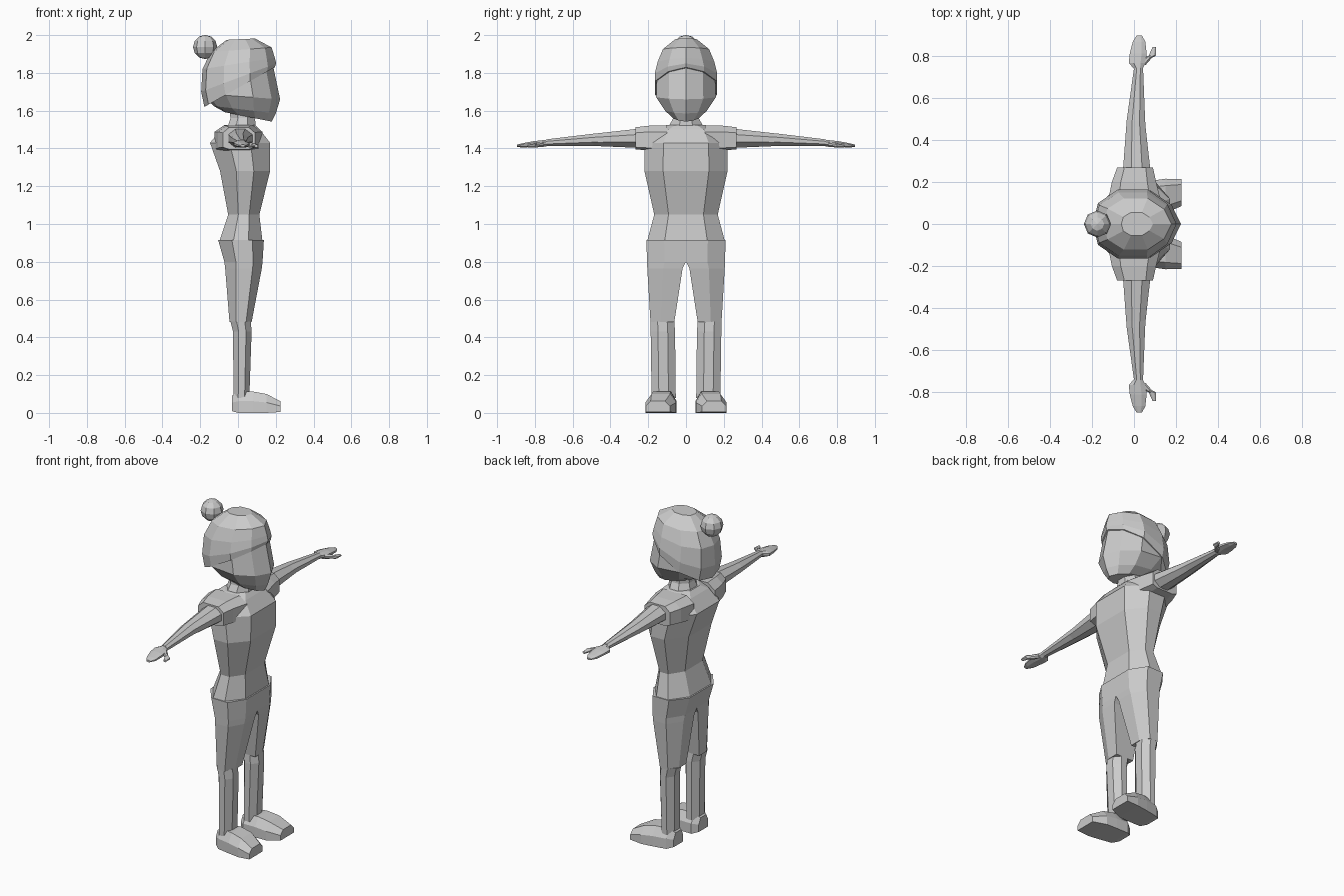
import bpy, bmesh
from mathutils import Vector

# Unit cross-sections
BODY = [(1, -.55), (1, .55), (.35, 1), (-.35, 1), (-1, .5), (-1, -.5), (-.35, -1), (.35, -1)]
HEAD = [(1, 0), (.78, .58), (.3, 1), (-.4, 1), (-.88, .6), (-1, 0),
        (-.88, -.6), (-.4, -1), (.3, -1), (.78, -.58)]
LIMB = [(1, -.4), (1, .4), (.4, 1), (-.4, 1), (-1, .4), (-1, -.4), (-.4, -1), (.4, -1)]
LEG = [(1, -1), (1, .1), (.5, 1), (-.4, 1), (-1, .1), (-1, -1)]
SHOE = [(-1, -1), (1, -1), (1, .1), (.6, 1), (-.6, 1), (-1, .1)]


def mid(lo, hi, t):
    return (lo + hi) / 2 + (hi - lo) / 2 * t


def loft(name, rings, mirror=False):
    """Skin a stack of equal-sized rings and cap both ends."""
    bm = bmesh.new()
    vs = [[bm.verts.new(p) for p in r] for r in rings]
    n = len(vs[0])
    for a, b in zip(vs, vs[1:]):
        for i in range(n):
            j = (i + 1) % n
            bm.faces.new((a[i], a[j], b[j], b[i]))
    bm.faces.new(vs[0])
    bm.faces.new(vs[-1])
    bmesh.ops.recalc_face_normals(bm, faces=bm.faces)
    me = bpy.data.meshes.new(name)
    bm.to_mesh(me)
    bm.free()
    ob = bpy.data.objects.new(name, me)
    bpy.context.collection.objects.link(ob)
    if mirror:
        m = ob.modifiers.new("mirror", 'MIRROR')
        m.use_axis = (False, True, False)
        m.use_mirror_merge = False
    return ob


def level(prof, z, x0, x1, y0, y1):
    return [(mid(x0, x1, u), mid(y0, y1, v), z) for u, v in prof]


def tilted(prof, x0, z0, x1, z1, ry):
    return [(mid(x0, x1, u), ry * v, mid(z0, z1, u)) for u, v in prof]


def along_y(prof, y, x0, x1, z0, z1):
    return [(mid(x0, x1, u), y, mid(z0, z1, v)) for u, v in prof]


def along_x(prof, x, y0, y1, z0, z1):
    return [(x, mid(y0, y1, u), mid(z0, z1, v)) for u, v in prof]


# Shirt
loft("shirt", [level(BODY, z, x0, x1, -w, w) for z, x0, x1, w in [
    (.905, -.10, .13, .207), (1.05, -.052, .113, .168), (1.28, -.095, .17, .22),
    (1.43, -.148, .17, .218), (1.50, -.09, .115, .17), (1.525, -.06, .09, .10)]])

# Short sleeves
BOX = [(1, -.8), (1, .5), (.6, 1), (-.6, 1), (-1, .5), (-1, -.8), (-.6, -1), (.6, -1)]
loft("sleeve", [along_y(BOX, *r) for r in [
    (.10, -.125, .13, 1.38, 1.523), (.20, -.105, .105, 1.39, 1.52),
    (.268, -.08, .09, 1.395, 1.512)]], True)

# Arms with flat hands
loft("arm", [along_y(LIMB, *r) for r in [
    (.22, -.055, .082, 1.402, 1.508), (.46, -.037, .055, 1.412, 1.481),
    (.49, -.035, .053, 1.414, 1.478), (.74, .0, .043, 1.413, 1.448)]], True)
loft("hand", [along_y(LIMB, *r) for r in [
    (.735, .002, .04, 1.412, 1.446), (.765, -.025, .055, 1.408, 1.443),
    (.81, -.02, .06, 1.408, 1.438), (.865, -.006, .054, 1.405, 1.428),
    (.895, .012, .038, 1.408, 1.42)]], True)
loft("thumb", [along_y(LIMB, *r) for r in [
    (.755, .025, .055, 1.408, 1.435), (.79, .05, .086, 1.406, 1.43),
    (.80, .07, .105, 1.405, 1.426), (.84, .088, .105, 1.406, 1.42)]], True)

# Trousers: two halves meeting at the middle
loft("trouser_leg", [level(LEG, *r) for r in [
    (.915, -.105, .137, 0, .21), (.80, -.072, .13, 0, .206), (.765, -.068, .126, .018, .205),
    (.48, -.045, .072, .062, .188)]], True)
loft("lower_leg", [level(LIMB, *r) for r in [
    (.485, -.04, .068, .062, .188), (.43, -.026, .072, .058, .187),
    (.08, -.024, .06, .054, .182)]], True)

# Shoes
loft("shoe", [along_x(SHOE, *r) for r in [
    (-.033, .075, .165, .01, .09), (.0, .05, .19, .0, .112), (.08, .05, .205, .0, .113),
    (.15, .052, .215, .0, .1), (.225, .085, .213, .005, .062)]], True)

# Neck
loft("neck", [level(LIMB, *r) for r in [
    (1.50, -.06, .095, -.10, .10), (1.56, -.04, .09, -.068, .068),
    (1.64, -.05, .09, -.06, .06)]])

# Head and face, with pointed chin
loft("head", [tilted(HEAD, *r) for r in [
    (-.07, 1.592, .178, 1.542, .068), (-.13, 1.625, .20, 1.585, .11),
    (-.185, 1.69, .223, 1.66, .158), (-.18, 1.79, .185, 1.84, .152),
    (-.12, 1.90, .14, 1.92, .10)]])

# Hair cap with a slanted hairline
loft("hair", [tilted(HEAD, *r) for r in [
    (-.178, 1.62, .195, 1.83, .163), (-.195, 1.70, .202, 1.85, .165),
    (-.188, 1.82, .195, 1.88, .15), (-.145, 1.91, .178, 1.935, .122),
    (-.06, 1.975, .09, 1.982, .055)]])

# Hair bun
bpy.ops.mesh.primitive_uv_sphere_add(segments=8, ring_count=6, radius=.064,
                                     location=(-.174, 0, 1.937))
bpy.context.object.name = "hair_bun"
